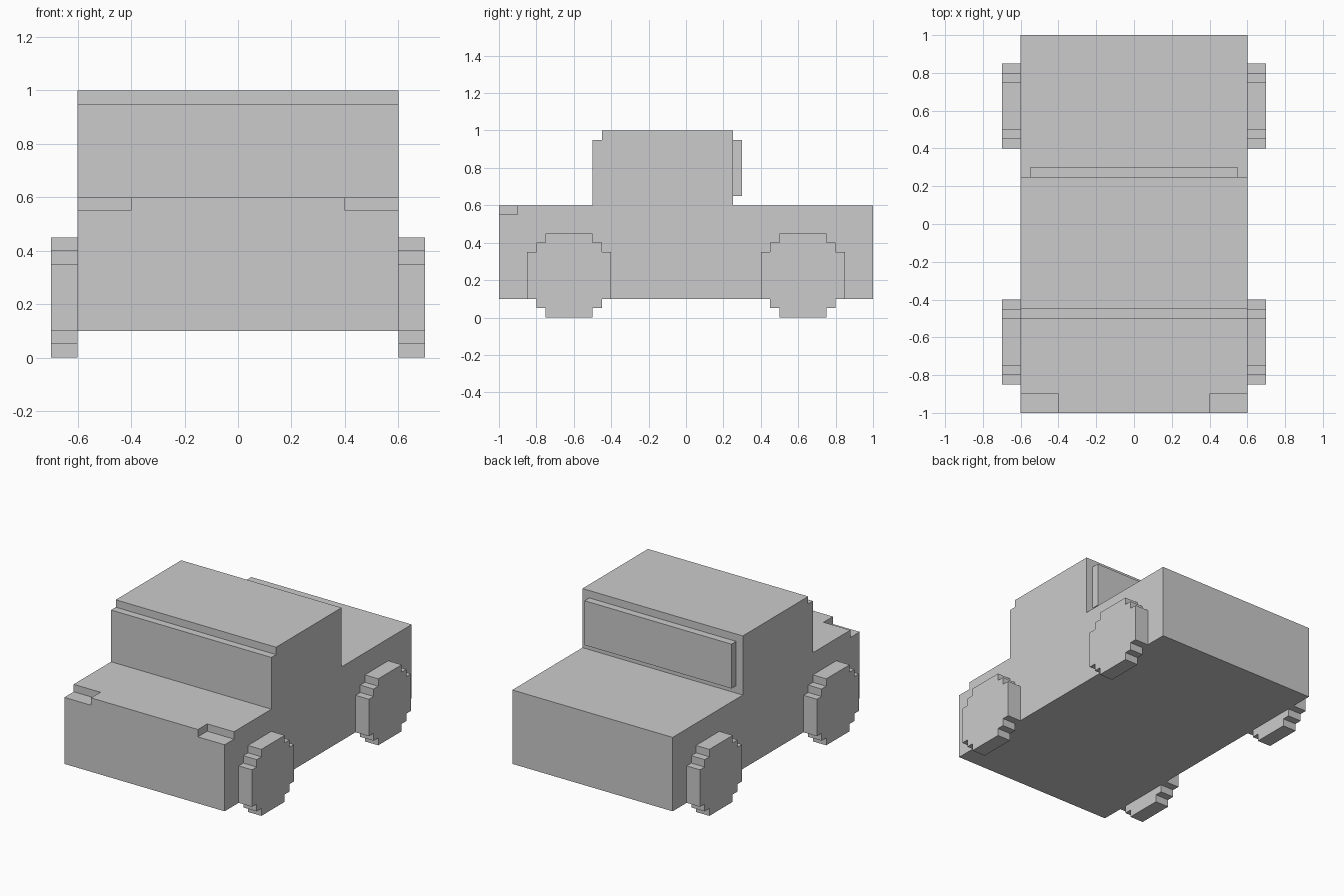
import bpy
import bmesh

if "Cube" in bpy.data.objects:
    bpy.data.objects.remove(bpy.data.objects["Cube"])


def extrude_x(name, profile, x0, x1):
    """Solid made by sweeping a (y, z) profile from x0 to x1."""
    bm = bmesh.new()
    face = bm.faces.new([bm.verts.new((x0, y, z)) for y, z in profile])
    swept = bmesh.ops.extrude_face_region(bm, geom=[face])["geom"]
    verts = [v for v in swept if isinstance(v, bmesh.types.BMVert)]
    bmesh.ops.translate(bm, verts=verts, vec=(x1 - x0, 0, 0))
    bmesh.ops.recalc_face_normals(bm, faces=bm.faces)
    mesh = bpy.data.meshes.new(name)
    bm.to_mesh(mesh)
    bm.free()
    obj = bpy.data.objects.new(name, mesh)
    bpy.context.collection.objects.link(obj)
    return obj


def rect(y0, y1, z0, z1):
    return [(y0, z0), (y1, z0), (y1, z1), (y0, z1)]


def mirror(obj, x=True, y=False):
    mod = obj.modifiers.new("Mirror", 'MIRROR')
    mod.use_axis = (x, y, False)
    mod.use_mirror_merge = False


# Body and cabin as one side profile, with a small step at the roof front
body = extrude_x("body", [
    (-1, 0.1), (1, 0.1), (1, 0.6), (0.25, 0.6), (0.25, 1), (-0.45, 1),
    (-0.45, 0.95), (-0.5, 0.95), (-0.5, 0.6), (-1, 0.6)], -0.6, 0.6)

# Headlight notches cut from the front corners of the hood
cutter = extrude_x("headlight_cutter", rect(-1.1, -0.9, 0.55, 0.7), 0.4, 0.7)
mirror(cutter)
cutter.hide_render = True
cutter.hide_set(True)
cut = body.modifiers.new("Headlight notches", 'BOOLEAN')
cut.operation = 'DIFFERENCE'
cut.solver = 'EXACT'
cut.object = cutter

# Raised panel on the back of the cabin
extrude_x("rear_window", rect(0.25, 0.3, 0.65, 0.95), -0.55, 0.55)

# Stepped wheel: one quarter outline reflected around the hub
hub_y, hub_z = 0.625, 0.225
quarter = [(0.225, 0.125), (0.175, 0.125), (0.175, 0.175),
           (0.125, 0.175), (0.125, 0.225)]
half = quarter + [(-y, z) for y, z in reversed(quarter)]
outline = half + [(-y, -z) for y, z in half]
wheels = extrude_x("wheels", [(hub_y + y, hub_z + z) for y, z in outline], 0.6, 0.7)
mirror(wheels, y=True)
